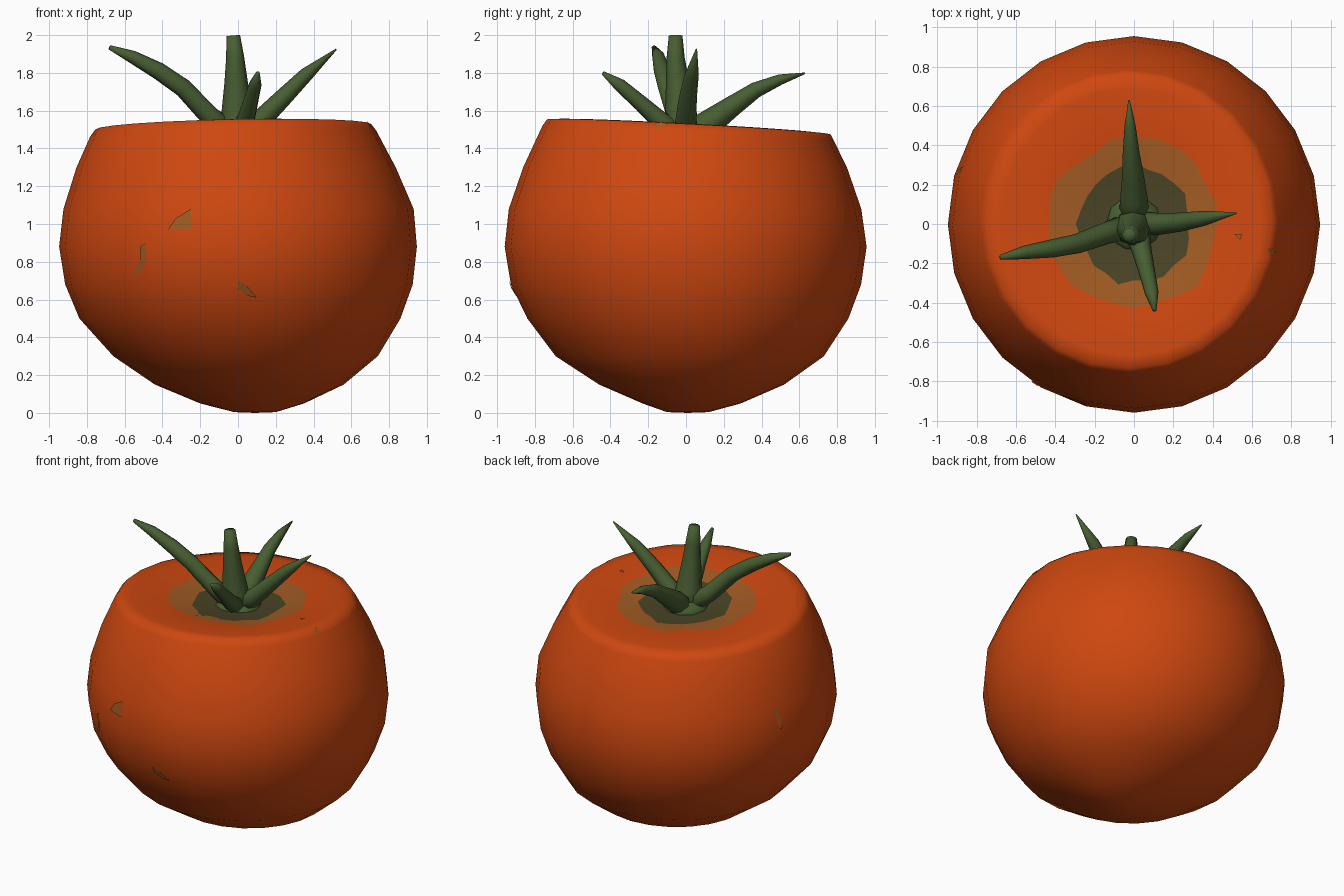
import bpy, math, random
from mathutils import Vector
from mathutils.bvhtree import BVHTree

if "Cube" in bpy.data.objects:
    bpy.data.objects.remove(bpy.data.objects["Cube"])

random.seed(4)
SIDES = 24


def material(name, rgb):
    m = bpy.data.materials.new(name)
    m.diffuse_color = (*rgb, 1)
    m.use_nodes = True
    m.node_tree.nodes["Principled BSDF"].inputs["Base Color"].default_value = m.diffuse_color
    return m


ORANGE = material("tomato orange", (0.62, 0.064, 0.005))
BROWN = material("ripening brown", (0.36, 0.105, 0.017))
DARK = material("dark crown green", (0.068, 0.058, 0.019))
GREEN = material("stem green", (0.064, 0.112, 0.032))


def make(name, verts, faces, mats, indices=None, smooth=True):
    me = bpy.data.meshes.new(name)
    me.from_pydata(verts, [], faces)
    for m in mats:
        me.materials.append(m)
    for i, p in enumerate(me.polygons):
        p.use_smooth = smooth
        if indices:
            p.material_index = indices[i]
    ob = bpy.data.objects.new(name, me)
    bpy.context.collection.objects.link(ob)
    return ob


def loft(rings, start, end):
    """Faces joining equal rings, closed by a point at each end."""
    n = len(rings[0])
    verts = [start] + [v for r in rings for v in r] + [end]
    faces, bands = [], []
    last = len(verts) - 1
    for k in range(n):
        faces.append((0, 1 + (k + 1) % n, 1 + k))
        bands.append(0)
    for j in range(len(rings) - 1):
        a, b = 1 + j * n, 1 + (j + 1) * n
        for k in range(n):
            q = (k + 1) % n
            faces.append((a + k, a + q, b + q, b + k))
            bands.append(j + 1)
    a = last - n
    for k in range(n):
        faces.append((a + k, a + (k + 1) % n, last))
        bands.append(len(rings))
    return verts, faces, bands


# Tomato body: side rings (z, centre x, centre y, radius x, radius y)
side = [
    (0.004, 0.09, 0.01, 0.11, 0.11), (0.05, 0.075, 0.03, 0.275, 0.26),
    (0.15, 0.06, 0.03, 0.50, 0.49), (0.30, 0.04, 0.02, 0.70, 0.71),
    (0.50, 0.01, 0.01, 0.85, 0.85), (0.68, 0.005, 0.0, 0.92, 0.927),
    (0.88, 0.0, -0.002, 0.947, 0.958), (1.08, 0.003, -0.005, 0.927, 0.933),
    (1.30, -0.01, -0.005, 0.845, 0.857),
]
# Flat top rings: centre x, centre y, radius x, radius y, drop, wobble
top = [
    (-0.025, 0.012, 0.757, 0.772, 0.04, 0), (-0.025, 0.015, 0.73, 0.75, 0.004, 0),
    (-0.015, 0.01, 0.66, 0.68, 0.0, 0), (0.0, 0.0, 0.435, 0.43, 0.015, 0.02),
    (0.0, 0.0, 0.29, 0.30, 0.04, 0.018), (0.0, 0.0, 0.13, 0.13, 0.055, 0),
]


def top_z(x, y):
    return 1.52 + 0.02 * x - 0.053 * y


angles = [2 * math.pi * k / SIDES for k in range(SIDES)]
rings = [[(cx + rx * math.cos(a), cy + ry * math.sin(a), z) for a in angles]
         for z, cx, cy, rx, ry in side]
for cx, cy, rx, ry, drop, wob in top:
    ring = []
    for a in angles:
        w = random.uniform(-wob, wob)
        x, y = cx + (rx + w) * math.cos(a), cy + (ry + w) * math.sin(a)
        ring.append((x, y, top_z(x, y) - drop))
    rings.append(ring)
verts, faces, bands = loft(rings, (0.09, 0.01, 0), (0, 0, 1.46))
brown_band = len(side) + 4
idx = [0 if b < brown_band else 1 if b == brown_band else 2 for b in bands]
body = make("tomato_body", verts, faces, [ORANGE, BROWN, DARK], idx)

# Small skin blemishes: thin patches laid on the body surface
tree = BVHTree.FromPolygons([Vector(v) for v in verts], faces)


def blemish(name, outward, u, v, pts):
    outward, u, v = Vector(outward).normalized(), Vector(u), Vector(v)
    out = []
    for a, b in pts:
        hit = tree.ray_cast(u * a + v * b + outward * 3, -outward)[0]
        if hit is None:
            return
        out.append(hit + outward * 0.008)
    make(name, out, [tuple(range(len(out)))], [BROWN], smooth=False)


X, Y, Z = (1, 0, 0), (0, 1, 0), (0, 0, 1)
blemish("front_blemish", (0, -1, 0), X, Z,
        [(-0.37, 0.97), (-0.25, 0.97), (-0.25, 1.08), (-0.33, 1.03)])
blemish("streak_blemish_low", (0, -1, 0), X, Z,
        [(-0.56, 0.73), (-0.52, 0.74), (-0.485, 0.81), (-0.515, 0.81)])
blemish("streak_blemish_high", (0, -1, 0), X, Z,
        [(-0.515, 0.81), (-0.485, 0.81), (-0.49, 0.9), (-0.52, 0.88)])
blemish("lower_blemish", (0, -1, 0), X, Z,
        [(0.0, 0.66), (0.05, 0.62), (0.1, 0.61), (0.05, 0.67), (0.0, 0.7)])
blemish("top_blemish", Z, X, Y,
        [(0.51, -0.05), (0.54, -0.08), (0.55, -0.05)])
blemish("rim_blemish", Z, X, Y,
        [(0.68, -0.13), (0.70, -0.16), (0.72, -0.14), (0.70, -0.12)])
blemish("left_blemish", (-0.95, 0.3, 0), (-0.3, -0.95, 0), Z,
        [(-0.02, 1.1), (0.02, 0.95), (0.04, 0.95), (0.01, 1.1)])


# Stem and leaves: tapered tubes along a path of (x, y, z, radius)
def tube(name, path, sides=8, blunt=0.0):
    pts = [Vector(p[:3]) for p in path]
    rings = []
    for i, p in enumerate(pts):
        t = (pts[min(i + 1, len(pts) - 1)] - pts[max(i - 1, 0)]).normalized()
        ref = Vector((0, 1, 0)) if abs(t.z) > 0.9 else Vector((0, 0, 1))
        s = t.cross(ref).normalized()
        n = s.cross(t)
        r = path[i][3]
        rings.append([p + (s * math.cos(a) - n * math.sin(a)) * -r
                      for a in (-2 * math.pi * k / sides for k in range(sides))])
    rings = [list(reversed(r)) for r in rings]
    v, f, _ = loft(rings, pts[0], pts[-1])
    ob = make(name, v, f, [GREEN])
    import bmesh
    bm = bmesh.new()
    bm.from_mesh(ob.data)
    bmesh.ops.recalc_face_normals(bm, faces=bm.faces)
    bm.to_mesh(ob.data)
    bm.free()
    return ob


tube("stem", [(0, -0.01, 1.44, 0.11), (-0.005, -0.025, 1.57, 0.085),
              (-0.01, -0.045, 1.75, 0.062), (-0.015, -0.055, 1.88, 0.048),
              (-0.025, -0.055, 1.998, 0.036)])
tube("left_leaf", [(0, 0, 1.45, 0.07), (-0.15, -0.05, 1.57, 0.055),
                   (-0.29, -0.1, 1.72, 0.05), (-0.42, -0.125, 1.81, 0.046),
                   (-0.56, -0.145, 1.885, 0.034), (-0.68, -0.17, 1.935, 0.012)])
tube("right_leaf", [(0, 0, 1.45, 0.07), (0.13, 0.0, 1.56, 0.055),
                    (0.24, 0.01, 1.67, 0.048), (0.36, 0.03, 1.79, 0.038),
                    (0.52, 0.055, 1.925, 0.004)])
tube("back_leaf", [(0, 0, 1.45, 0.08), (0.0, 0.13, 1.54, 0.07),
                   (-0.005, 0.24, 1.62, 0.056), (-0.015, 0.37, 1.71, 0.042),
                   (-0.02, 0.5, 1.765, 0.028), (-0.025, 0.63, 1.798, 0.004)])
tube("front_leaf", [(0.01, 0, 1.45, 0.07), (0.04, -0.14, 1.55, 0.05),
                    (0.065, -0.24, 1.64, 0.042), (0.09, -0.35, 1.735, 0.035),
                    (0.105, -0.44, 1.80, 0.01)])

# Crown joining the leaves to the body
tube("crown", [(0, 0, 1.43, 0.15), (0, 0, 1.475, 0.14), (0, -0.005, 1.51, 0.1)], 10)
